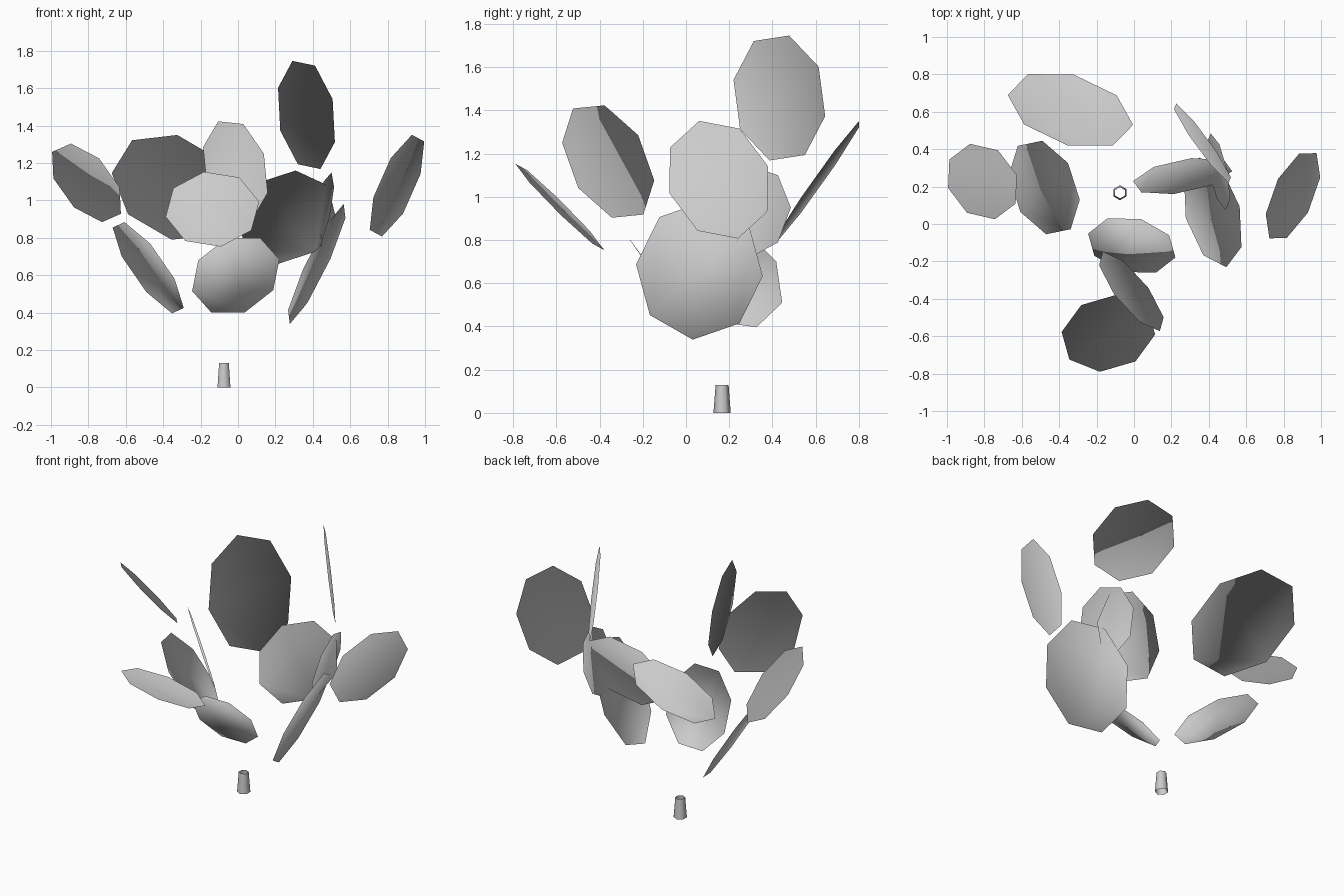
import bpy
from math import sin, cos, pi
from mathutils import Vector

if "Cube" in bpy.data.objects:
    bpy.data.objects.remove(bpy.data.objects["Cube"])

CROWN = Vector((-0.075, 0.165, 0.62))   # middle of the foliage


def make_object(name, verts, faces):
    mesh = bpy.data.meshes.new(name)
    mesh.from_pydata(verts, [], faces)
    mesh.update()
    mesh.shade_smooth()
    obj = bpy.data.objects.new(name, mesh)
    bpy.context.collection.objects.link(obj)
    return obj


def ring(centre, u, v, sides):
    c, u, v = Vector(centre), Vector(u), Vector(v)
    return [c + u * cos(2 * pi * k / sides) + v * sin(2 * pi * k / sides)
            for k in range(sides)]


def leaf(name, centre, u, v):
    # flat eight-sided leaf spanned by two half-axes, facing away from the crown
    if Vector(u).cross(Vector(v)).dot(Vector(centre) - CROWN) < 0:
        v = -Vector(v)
    verts = ring(centre, u, v, 8)
    obj = make_object(name, verts, [list(range(8))])
    # rounded foliage shading: normals radiate from the crown
    obj.data.normals_split_custom_set_from_vertices(
        [(p - CROWN).normalized() for p in verts])


# Stem: open, tapered six-sided tube
sx, sy, height = -0.075, 0.167, 0.13
low = ring((sx, sy, 0), (0, 0.04, 0), (-0.04, 0, 0), 6)
high = ring((sx, sy, height), (0, 0.03, 0), (-0.03, 0, 0), 6)
make_object("stem", low + high,
            [(i, (i + 1) % 6, (i + 1) % 6 + 6, i + 6) for i in range(6)])

# Back leaves
leaf("back_left_leaf", (-0.34, 0.61, 1.07), (0.335, -0.08, -0.076), (0.015, 0.19, 0.28))
leaf("back_inner_leaf", (0.26, 0.256, 0.91), (0.265, 0.026, -0.01), (0.048, 0.096, 0.25))
leaf("back_top_leaf", (0.366, 0.432, 1.457), (-0.075, 0.045, 0.289), (0.14, -0.212, 0.084))

# Left leaves
leaf("left_outer_leaf", (-0.81, 0.227, 1.094), (-0.083, -0.167, 0.21), (0.177, -0.118, -0.024))
leaf("left_lower_leaf", (-0.48, 0.195, 0.64), (0.19, -0.065, -0.215), (-0.01, 0.25, -0.13))

# Front leaves
leaf("front_lower_leaf", (-0.012, -0.115, 0.60), (0.20, 0.055, -0.08), (0.13, -0.145, 0.20))
leaf("front_upper_leaf", (-0.014, -0.36, 1.163), (0.092, 0.017, -0.26), (0.152, -0.213, 0.087))
leaf("front_outer_leaf", (-0.137, -0.584, 0.953), (0.25, -0.007, 0.04), (0.045, 0.206, -0.20))

# Right leaves
leaf("right_outer_leaf", (0.85, 0.151, 1.079), (0.08, -0.09, 0.272), (0.126, 0.228, 0.062))
leaf("right_lower_leaf", (0.421, 0.062, 0.66), (-0.144, -0.031, -0.321), (-0.073, 0.293, -0.027))
leaf("right_inner_leaf", (0.45, 0.28, 0.93), (0.05, 0.0, 0.22), (-0.04, 0.205, 0.02))
